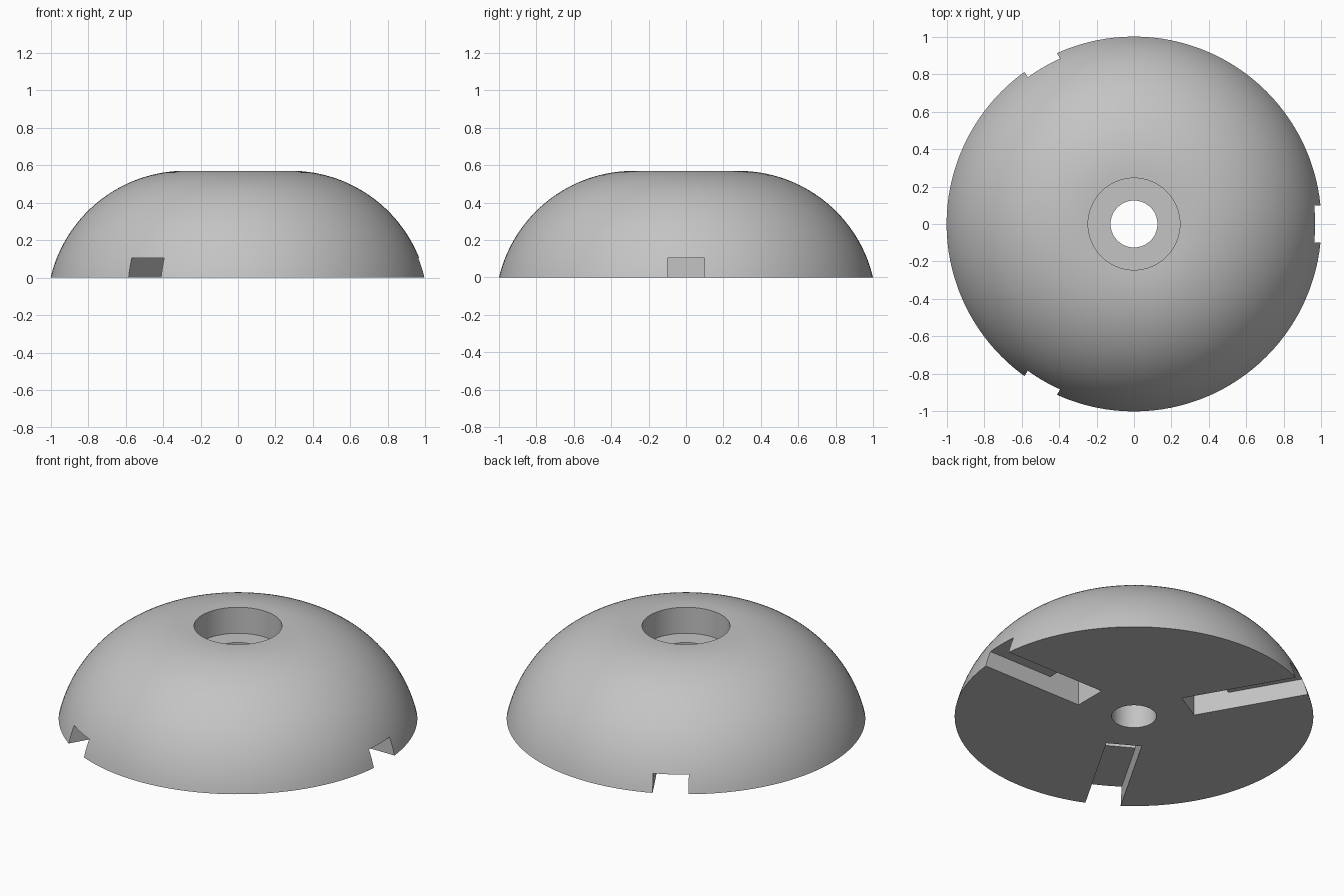
import bpy, bmesh, math
from mathutils import Matrix, Vector

if "Cube" in bpy.data.objects:
    bpy.data.objects.remove(bpy.data.objects["Cube"])

SEGMENTS = 128
HEIGHT, FLAT_R = 0.57, 0.28          # dome height, radius where the flat top begins
BORE_R, BORE_Z, HOLE_R = 0.245, 0.41, 0.125

grey = bpy.data.materials.new("plain grey")
grey.diffuse_color = (0.55, 0.55, 0.55, 1)
grey.use_nodes = True
grey.node_tree.nodes["Principled BSDF"].inputs["Base Color"].default_value = grey.diffuse_color


def make_object(name, bm):
    bmesh.ops.recalc_face_normals(bm, faces=bm.faces)
    mesh = bpy.data.meshes.new(name)
    bm.to_mesh(mesh)
    bm.free()
    obj = bpy.data.objects.new(name, mesh)
    bpy.context.collection.objects.link(obj)
    mesh.materials.append(grey)
    return obj


# Dome: closed profile (arc tangent to the flat top, then stepped bore) revolved around z
run = 1 - FLAT_R
arc_r = (run ** 2 + HEIGHT ** 2) / (2 * HEIGHT)
start = math.asin((arc_r - HEIGHT) / arc_r)
profile = []
for i in range(33):
    a = start + (math.pi / 2 - start) * i / 32
    profile.append((FLAT_R + arc_r * math.cos(a), HEIGHT - arc_r + arc_r * math.sin(a)))
profile += [(BORE_R, HEIGHT), (BORE_R, BORE_Z), (HOLE_R, BORE_Z), (HOLE_R, 0)]

bm = bmesh.new()
rings = []
for s in range(SEGMENTS):
    t = 2 * math.pi * s / SEGMENTS
    rings.append([bm.verts.new((r * math.cos(t), r * math.sin(t), z)) for r, z in profile])
n = len(profile)
for s in range(SEGMENTS):
    a, b = rings[s], rings[(s + 1) % SEGMENTS]
    for i in range(n):
        j = (i + 1) % n
        bm.faces.new((a[i], b[i], b[j], a[j]))
dome = make_object("dome", bm)

# Three radial slots in the underside, each with a deeper inner pocket
slot = [(0.32, -0.1), (1.2, -0.1), (1.2, 0.105), (0.525, 0.105), (0.525, 0.2), (0.32, 0.2)]
bm = bmesh.new()
for k in range(3):
    turn = Matrix.Rotation(math.radians(120 * k), 3, 'Z')
    face = bm.faces.new([bm.verts.new(turn @ Vector((x, -0.1, z))) for x, z in slot])
    new = bmesh.ops.extrude_face_region(bm, geom=[face])["geom"]
    bmesh.ops.translate(bm, vec=turn @ Vector((0, 0.2, 0)),
                        verts=[g for g in new if isinstance(g, bmesh.types.BMVert)])
    if not face.is_valid:
        continue
cutter = make_object("slot_cutter", bm)
cutter.hide_render = True

cut = dome.modifiers.new("slots", 'BOOLEAN')
cut.operation = 'DIFFERENCE'
cut.solver = 'EXACT'
cut.object = cutter
bpy.context.view_layer.objects.active = dome
dome.select_set(True)
bpy.ops.object.modifier_apply(modifier=cut.name)
bpy.data.objects.remove(cutter)

bpy.ops.object.shade_smooth_by_angle(angle=math.radians(25))
